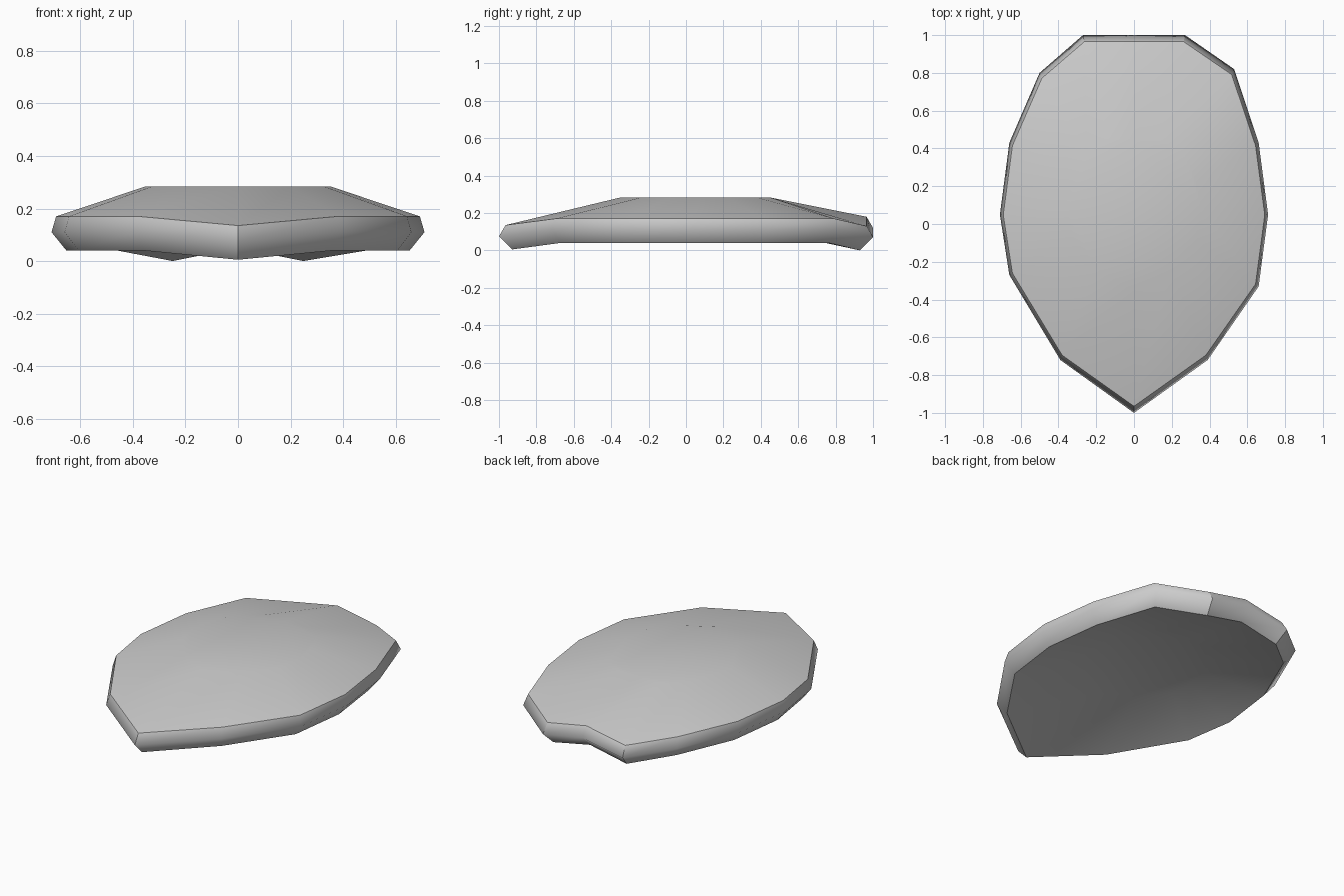
import bpy
import bmesh

if "Cube" in bpy.data.objects:
    bpy.data.objects.remove(bpy.data.objects["Cube"], do_unlink=True)

# Outline of the plate: x, y and top-edge height, starting at the pointed front
outline = [(0, -1, .135), (.39, -.72, .17), (.66, -.33, .17), (.71, .05, .17),
           (.66, .43, .17), (.53, .82, .17), (.27, 1, .13), (0, 1, .18),
           (-.27, 1, .13), (-.50, .80, .17), (-.66, .43, .17), (-.71, .05, .17),
           (-.66, -.27, .17), (-.39, -.72, .17)]
count = len(outline)
TIP, BACK_CORNERS = 0, (6, 8)
THICK, CROWN = .13, .283

bm = bmesh.new()


def ring(place):
    return [bm.verts.new(place(*p)) for p in outline]


def bridge(a, b):
    for i in range(count):
        j = (i + 1) % count
        bm.faces.new((a[i], a[j], b[j], b[i]))


# Rings from the hollow underside, around the rim, to the raised crown
hollow = ring(lambda x, y, z: (x * .5, .05 + y * .4, CROWN - THICK))
lower = ring(lambda x, y, z: (x * .92, y * .93, max(z - THICK, 0)))
middle = ring(lambda x, y, z: (x, y, z - .06))
upper = ring(lambda x, y, z: (x * .975, y * .965, z))
crown = ring(lambda x, y, z: (x * .5, .05 + y * .4, CROWN))
rings = [hollow, lower, middle, upper, crown]
for a, b in zip(rings, rings[1:]):
    bridge(a, b)
bm.faces.new(crown)
bm.faces.new(list(reversed(hollow)))
bmesh.ops.recalc_face_normals(bm, faces=bm.faces)

# Smooth surfaces with crisp rim borders and corners
for f in bm.faces:
    f.smooth = True
sharp = [(r[i], r[(i + 1) % count]) for r in (lower, upper) for i in range(count)]
for i in (TIP, *BACK_CORNERS):
    sharp += [(lower[i], middle[i]), (middle[i], upper[i])]
for pair in sharp:
    bm.edges.get(pair).smooth = False

mesh = bpy.data.meshes.new("shell_plate")
bm.to_mesh(mesh)
bm.free()
plate = bpy.data.objects.new("shell_plate", mesh)
bpy.context.collection.objects.link(plate)

# Plain grey
grey = bpy.data.materials.new("light_grey")
grey.use_nodes = True
colour = (.6, .6, .6, 1)
grey.diffuse_color = colour
grey.node_tree.nodes["Principled BSDF"].inputs["Base Color"].default_value = colour
mesh.materials.append(grey)
